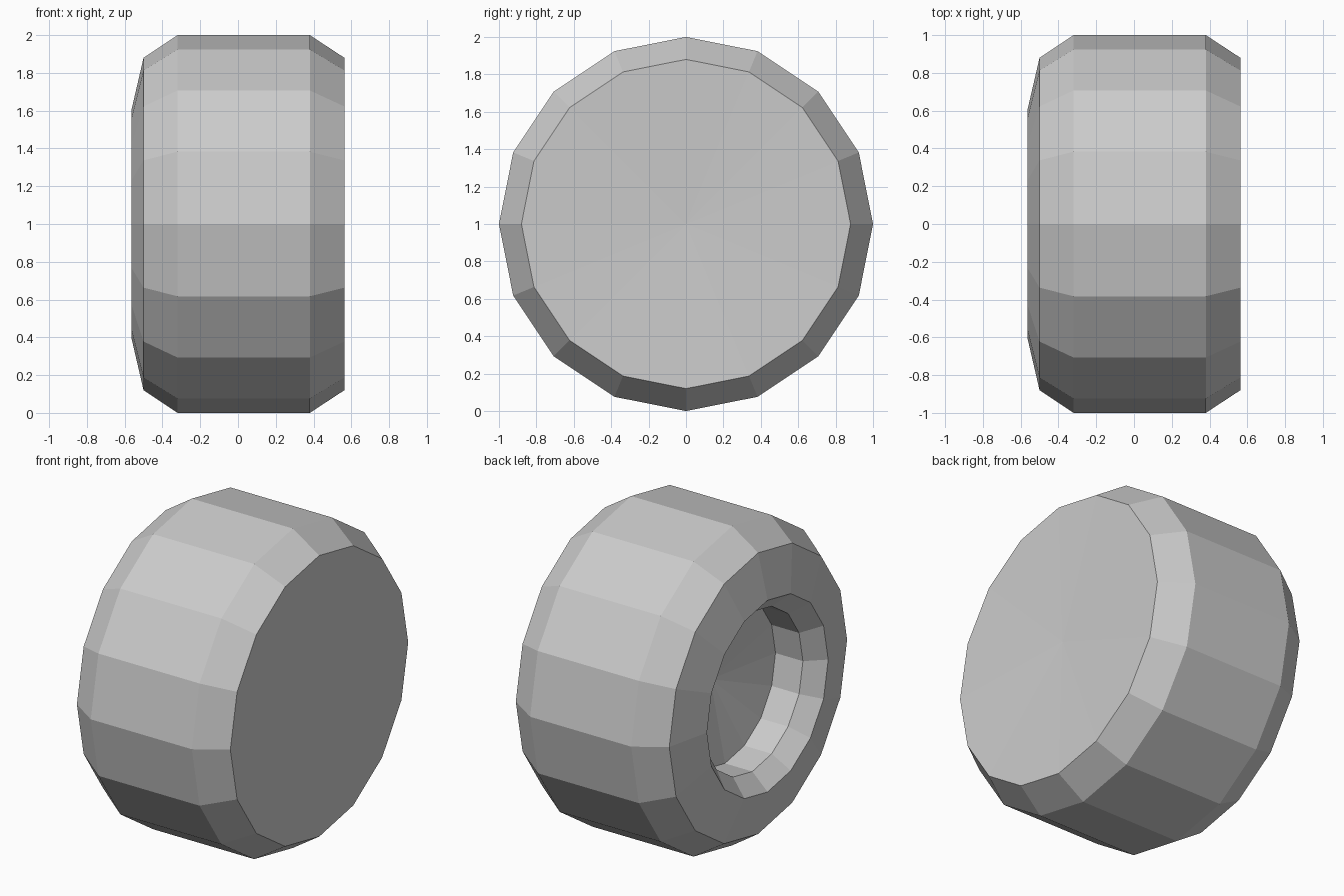
import bpy
import bmesh
from math import sin, cos, tau

SIDES = 16

# Remove the default object
cube = bpy.data.objects.get("Cube")
if cube:
    bpy.data.objects.remove(cube, do_unlink=True)

# Plain grey material
grey = bpy.data.materials.new("light_grey")
grey.use_nodes = True
colour = (0.6, 0.6, 0.6, 1.0)
grey.diffuse_color = colour
grey.node_tree.nodes["Principled BSDF"].inputs["Base Color"].default_value = colour


def lathe(name, start_tip, rings, end_tip):
    """Turn (x, radius) rings about the wheel axis, closed by a fan at each tip."""
    bm = bmesh.new()
    loops = [[bm.verts.new((x, r * sin(tau * i / SIDES), 1 + r * cos(tau * i / SIDES)))
              for i in range(SIDES)] for x, r in rings]
    for a, b in zip(loops, loops[1:]):
        for i in range(SIDES):
            j = (i + 1) % SIDES
            bm.faces.new((a[i], a[j], b[j], b[i]))
    for x, loop in ((start_tip, loops[0]), (end_tip, loops[-1])):
        tip = bm.verts.new((x, 0, 1))
        for i in range(SIDES):
            bm.faces.new((tip, loop[i], loop[(i + 1) % SIDES]))
    bmesh.ops.recalc_face_normals(bm, faces=bm.faces)
    mesh = bpy.data.meshes.new(name)
    bm.to_mesh(mesh)
    bm.free()
    mesh.materials.append(grey)
    obj = bpy.data.objects.new(name, mesh)
    bpy.context.collection.objects.link(obj)
    return obj


# Shallow dished inner side, bevelled tread, sloping sidewall, stepped hub recess
inner_side = [(0.563, 0.88), (0.38, 1.0)]
tread_and_wall = [(-0.32, 1.0), (-0.5, 0.88), (-0.565, 0.6)]
hub_recess = [(-0.46, 0.5), (-0.27, 0.5)]
lathe("wheel", 0.535, inner_side + tread_and_wall + hub_recess, -0.17)
